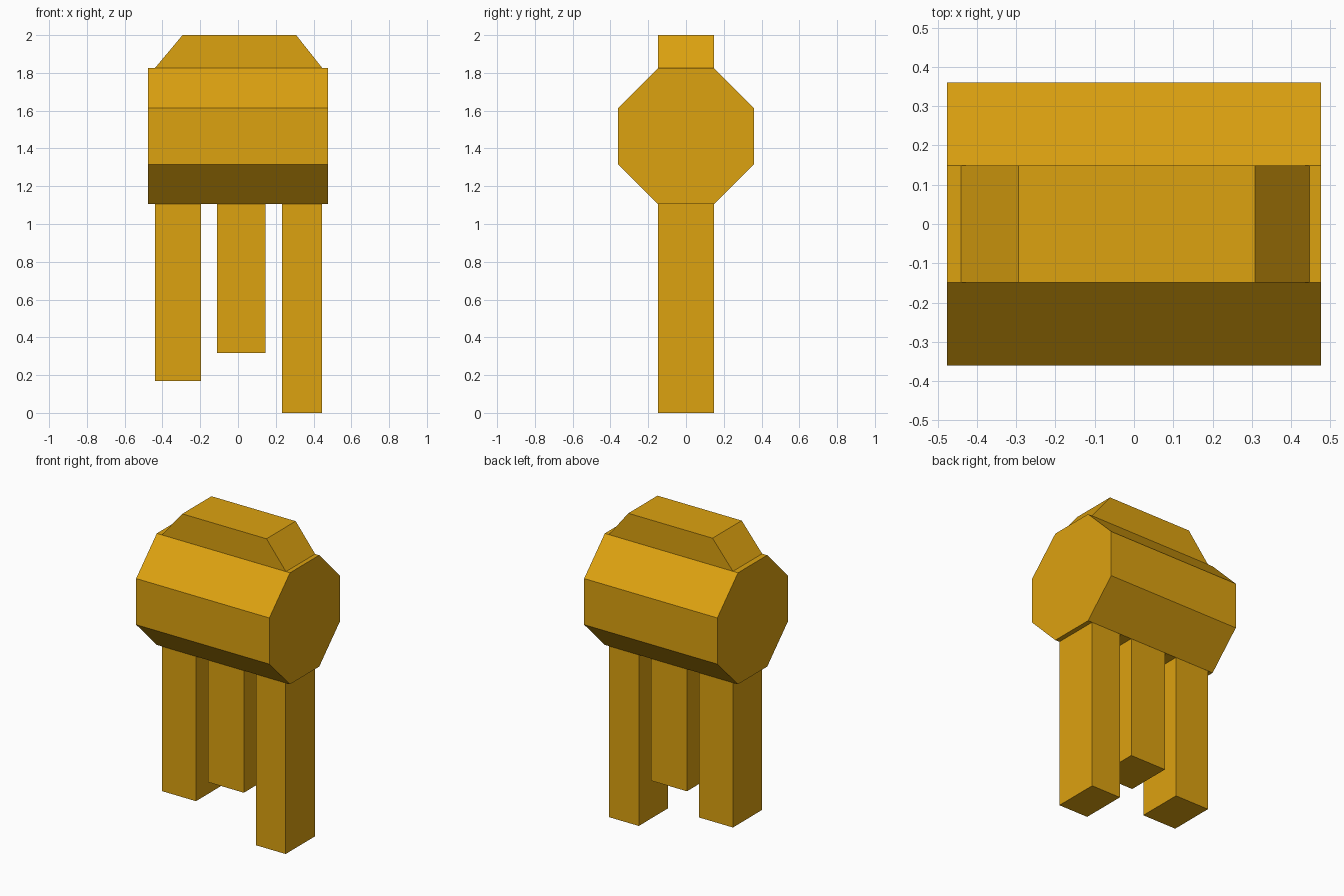
import bpy, bmesh, math
from mathutils import Vector

if "Cube" in bpy.data.objects:
    bpy.data.objects.remove(bpy.data.objects["Cube"])

amber = bpy.data.materials.new("amber")
amber.diffuse_color = (0.72, 0.36, 0.005, 1)
amber.use_nodes = True
amber.node_tree.nodes["Principled BSDF"].inputs["Base Color"].default_value = amber.diffuse_color

HALF_Y = 0.149          # half depth of legs and top block
BODY_BOTTOM, BODY_TOP = 1.105, 1.825


def prism(name, outline, sweep):
    """Closed solid: a flat outline extruded along the sweep vector."""
    bm = bmesh.new()
    face = bm.faces.new([bm.verts.new(p) for p in outline])
    ext = bmesh.ops.extrude_face_region(bm, geom=[face], use_keep_orig=True)
    moved = [v for v in ext["geom"] if isinstance(v, bmesh.types.BMVert)]
    bmesh.ops.translate(bm, verts=moved, vec=Vector(sweep))
    bmesh.ops.recalc_face_normals(bm, faces=bm.faces)
    mesh = bpy.data.meshes.new(name)
    bm.to_mesh(mesh)
    bm.free()
    mesh.materials.append(amber)
    obj = bpy.data.objects.new(name, mesh)
    bpy.context.collection.objects.link(obj)
    return obj


def front_prism(name, xz):
    """Front-view outline swept through the leg depth."""
    return prism(name, [(x, -HALF_Y, z) for x, z in xz], (0, 2 * HALF_Y, 0))


# Octagonal body lying along x
mid = (BODY_BOTTOM + BODY_TOP) / 2
radius = 0.36 / math.cos(math.pi / 8)
angles = [math.pi / 8 + i * math.pi / 4 for i in range(8)]
prism("body",
      [(-0.476, radius * math.cos(a), mid + radius * math.sin(a)) for a in angles],
      (0.952, 0, 0))

# Tapered block on top
front_prism("top_block", [(-0.44, BODY_TOP), (0.447, BODY_TOP), (0.308, 2.0), (-0.294, 2.0)])

# Three legs of uneven width and length
for name, x0, x1, bottom in (("left_leg", -0.44, -0.196, 0.17),
                             ("middle_leg", -0.111, 0.146, 0.316),
                             ("right_leg", 0.233, 0.445, 0.0)):
    front_prism(name, [(x0, bottom), (x1, bottom), (x1, BODY_BOTTOM), (x0, BODY_BOTTOM)])
